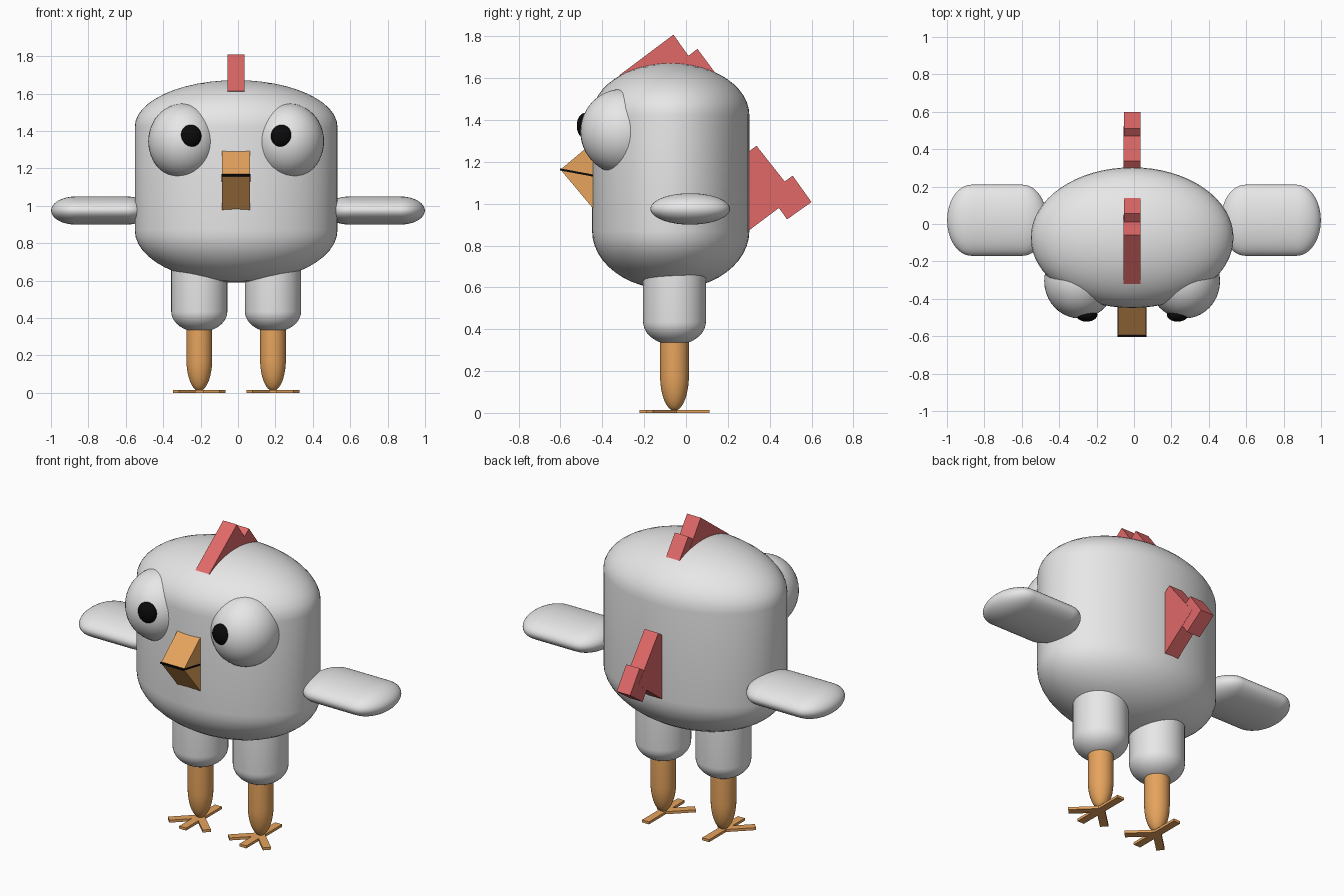
import bpy, bmesh, math
from mathutils import Matrix, Vector

if "Cube" in bpy.data.objects:
    bpy.data.objects.remove(bpy.data.objects["Cube"])


def material(name, rgb):
    m = bpy.data.materials.new(name)
    m.diffuse_color = (*rgb, 1)
    m.use_nodes = True
    m.node_tree.nodes["Principled BSDF"].inputs["Base Color"].default_value = m.diffuse_color
    return m


WHITE = material("white", (0.8, 0.8, 0.8))
ORANGE = material("orange", (0.79, 0.37, 0.11))
RED = material("red", (0.75, 0.14, 0.14))
BLACK = material("black", (0.003, 0.003, 0.003))
CX = -0.01   # mirror plane of the bird


def finish(bm, name, mat, smooth=True):
    bmesh.ops.recalc_face_normals(bm, faces=bm.faces)
    me = bpy.data.meshes.new(name)
    bm.to_mesh(me)
    bm.free()
    me.materials.append(mat)
    ob = bpy.data.objects.new(name, me)
    bpy.context.collection.objects.link(ob)
    if smooth:
        bpy.ops.object.select_all(action='DESELECT')
        ob.select_set(True)
        bpy.context.view_layer.objects.active = ob
        bpy.ops.object.shade_smooth_by_angle(angle=math.radians(40))
    return ob


def capsule(name, mat, centre, rx, ry, z0, z1, cap0, cap1, turn=None, sides=64, steps=12):
    """Elliptical cylinder from z0 to z1 with elliptical end caps."""
    rings = []
    for i in range(1, steps + 1):
        a = math.pi / 2 * i / steps
        rings.append((math.sin(a), z0 + cap0 * (1 - math.cos(a))))
    for i in range(steps, 0, -1):
        a = math.pi / 2 * i / steps
        rings.append((math.sin(a), z1 - cap1 * (1 - math.cos(a))))
    bm = bmesh.new()
    loops = []
    for r, z in rings:
        loops.append([bm.verts.new((rx * r * math.cos(2 * math.pi * k / sides),
                                    ry * r * math.sin(2 * math.pi * k / sides), z))
                      for k in range(sides)])
    for a, b in zip(loops, loops[1:]):
        for k in range(sides):
            n = (k + 1) % sides
            bm.faces.new((a[k], a[n], b[n], b[k]))
    for loop, z in ((loops[0], z0), (loops[-1], z1)):
        tip = bm.verts.new((0, 0, z))
        for k in range(sides):
            bm.faces.new((loop[k], loop[(k + 1) % sides], tip))
    if turn:
        bm.transform(turn)
    bm.transform(Matrix.Translation(centre))
    return finish(bm, name, mat)


def ellipsoid(name, mat, centre, radii):
    bm = bmesh.new()
    bmesh.ops.create_uvsphere(bm, u_segments=40, v_segments=24, radius=1)
    bm.transform(Matrix.Translation(centre) @ Matrix.Diagonal((*radii, 1)))
    return finish(bm, name, mat)


def slab(name, mat, points, width):
    """Side profile (y, z) extruded along x around the mirror plane."""
    bm = bmesh.new()
    left, right = ([bm.verts.new((CX + s * width / 2, y, z)) for y, z in points]
                   for s in (-1, 1))
    bm.faces.new(left)
    bm.faces.new(right[::-1])
    for i in range(len(points)):
        j = (i + 1) % len(points)
        bm.faces.new((left[i], right[i], right[j], left[j]))
    return finish(bm, name, mat, False)


# Body
capsule("body", WHITE, (CX, -0.073, 0), 0.542, 0.376, 0.59, 1.672, 0.28, 0.25)

# Beak and mouth line
slab("beak", ORANGE, [(-0.6, 1.163), (-0.435, 1.302), (-0.3, 1.14), (-0.435, 0.966)], 0.15)
slab("mouth_line", BLACK, [(-0.603, 1.169), (-0.603, 1.159), (-0.43, 1.127), (-0.43, 1.137)], 0.154)

# Comb and tail
slab("comb_front", RED, [(-0.06, 1.808), (-0.32, 1.613), (-0.1, 1.5), (0.095, 1.59)], 0.09)
slab("comb_back", RED, [(0.055, 1.74), (-0.03, 1.676), (0.06, 1.56), (0.15, 1.612)], 0.088)
slab("tail_base", RED, [(0.337, 1.277), (0.524, 1.04), (0.285, 0.86), (0.1, 1.1)], 0.09)
slab("tail_tip", RED, [(0.51, 1.134), (0.6, 1.008), (0.483, 0.925), (0.395, 1.05)], 0.088)

TOES = [(0, -0.167), (0, 0.167), (0.125, -0.12), (-0.125, -0.12)]
for side, s in (("left", -1), ("right", 1)):
    # Eye
    ellipsoid(side + "_eye", WHITE, (CX + s * 0.28, -0.305, 1.345), (0.19, 0.2, 0.203))
    ellipsoid(side + "_pupil", BLACK, (CX + s * 0.243, -0.485, 1.373), (0.057, 0.037, 0.06))

    # Wing, laid along x
    capsule(side + "_wing", WHITE, (s * 0.732, 0.02, 0.975), 0.075, 0.19,
            -0.267, 0.267, 0.13, 0.13, Matrix.Rotation(math.pi / 2, 4, 'Y'))

    # Leg
    x, y = CX + s * 0.197, -0.055
    capsule(side + "_thigh", WHITE, (x, y, 0), 0.15, 0.15, 0.325, 0.9, 0.11, 0.11, sides=48)
    capsule(side + "_shin", ORANGE, (x, y, 0), 0.069, 0.069, 0.01, 0.5, 0.17, 0.05, sides=32)

    # Foot made of four flat toes
    bm = bmesh.new()
    for tx, ty in TOES:
        length = math.hypot(tx, ty)
        box = bmesh.ops.create_cube(bm, size=1)["verts"]
        place = (Matrix.Translation((x, y, 0.0075))
                 @ Matrix.Rotation(math.atan2(ty, tx), 4, 'Z')
                 @ Matrix.Translation((length / 2, 0, 0))
                 @ Matrix.Diagonal((length, 0.045, 0.015, 1)))
        bmesh.ops.transform(bm, matrix=place, verts=box)
    finish(bm, side + "_foot", ORANGE, False)
